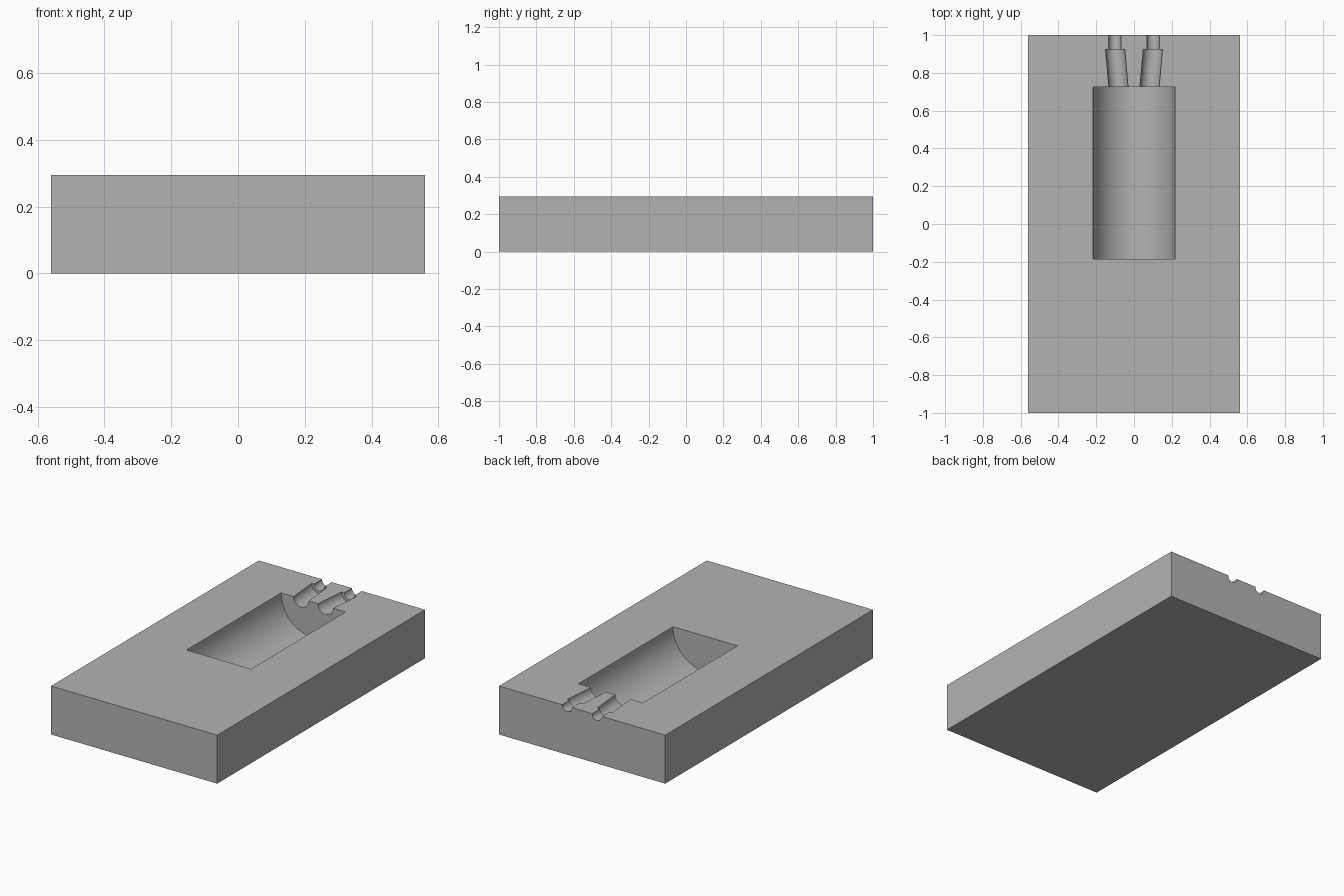
import bpy, bmesh, math

if "Cube" in bpy.data.objects:
    bpy.data.objects.remove(bpy.data.objects["Cube"])

WIDTH, LENGTH, HEIGHT = 1.12, 2.0, 0.295

grey = bpy.data.materials.new("plain grey")
grey.use_nodes = True
colour = (0.45, 0.45, 0.45, 1)
grey.diffuse_color = colour
grey.node_tree.nodes["Principled BSDF"].inputs["Base Color"].default_value = colour


def make_object(name, bm):
    bmesh.ops.recalc_face_normals(bm, faces=bm.faces)
    mesh = bpy.data.meshes.new(name)
    bm.to_mesh(mesh)
    bm.free()
    mesh.materials.append(grey)
    obj = bpy.data.objects.new(name, mesh)
    bpy.context.collection.objects.link(obj)
    return obj


def trough_cutter(name, radius, start, end, segments):
    """U-shaped bar from start (x, y) to end (x, y), half round below the top face."""
    outline = [(radius, 0.1)]
    for i in range(segments + 1):
        a = -math.pi * i / segments
        outline.append((radius * math.cos(a), radius * math.sin(a)))
    outline.append((-radius, 0.1))
    bm = bmesh.new()
    rings = [[bm.verts.new((x + u, y, HEIGHT + v)) for u, v in outline]
             for x, y in (start, end)]
    for ring in rings:
        bm.faces.new(ring)
    for i in range(len(outline)):
        j = (i + 1) % len(outline)
        bm.faces.new((rings[0][i], rings[0][j], rings[1][j], rings[1][i]))
    cutter = make_object(name, bm)
    cutter.hide_render = True
    return cutter


# Solid block
bm = bmesh.new()
bmesh.ops.create_cube(bm, size=1)
for v in bm.verts:
    v.co = (v.co.x * WIDTH, v.co.y * LENGTH, (v.co.z + 0.5) * HEIGHT)
block = make_object("mould_block", bm)

# Main half-round cavity, then a splayed channel and an end port on each side
cutters = [trough_cutter("cavity_cutter", 0.217, (0, -0.185), (0, 0.725), 48)]
for side, label in ((1, "left"), (-1, "right")):
    cutters.append(trough_cutter(label + "_channel_cutter", 0.051,
                                 (side * 0.071, 0.6), (side * 0.1, 0.925), 24))
    cutters.append(trough_cutter(label + "_port_cutter", 0.033,
                                 (side * 0.101, 0.88), (side * 0.101, 1.1), 20))

bpy.ops.object.select_all(action="DESELECT")
block.select_set(True)
bpy.context.view_layer.objects.active = block
for cutter in cutters:
    cut = block.modifiers.new(cutter.name, "BOOLEAN")
    cut.operation = "DIFFERENCE"
    cut.solver = "EXACT"
    cut.object = cutter
    bpy.ops.object.modifier_apply(modifier=cut.name)
    bpy.data.objects.remove(cutter)

bpy.ops.object.shade_smooth_by_angle(angle=math.radians(30))
